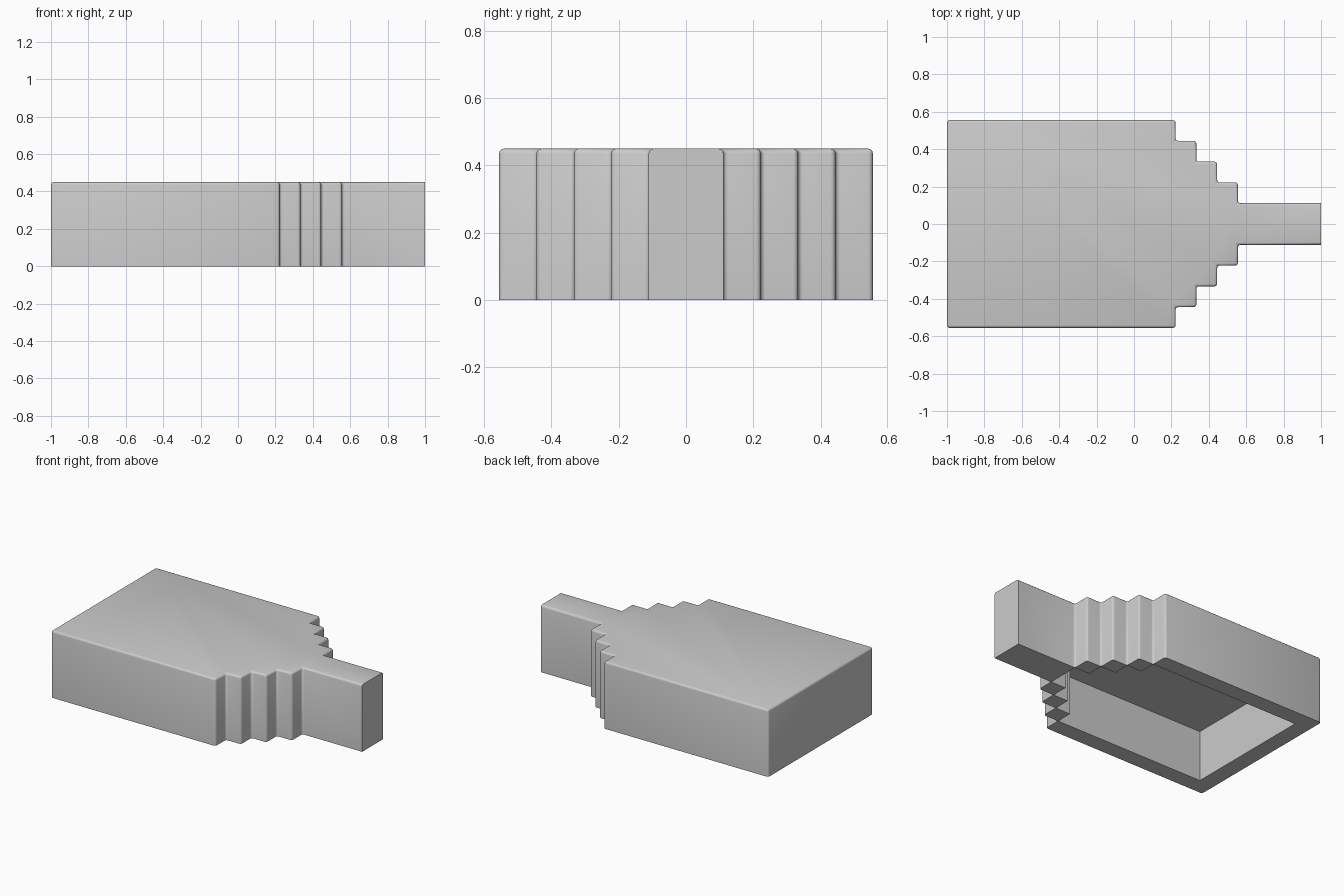
import bpy, bmesh, math

if "Cube" in bpy.data.objects:
    bpy.data.objects.remove(bpy.data.objects["Cube"])

U = 1 / 9        # block size that all steps follow
H = 0.45         # overall height


def prism(name, half, z0, z1):
    """Extrude a profile given for y > 0 and mirrored over the x axis."""
    pts = half + [(x, -y) for x, y in reversed(half)]
    bm = bmesh.new()
    face = bm.faces.new([bm.verts.new((x * U, y * U, z0)) for x, y in pts])
    ext = bmesh.ops.extrude_face_region(bm, geom=[face])
    for v in ext["geom"]:
        if isinstance(v, bmesh.types.BMVert):
            v.co.z = z1
    bmesh.ops.recalc_face_normals(bm, faces=bm.faces[:])
    return name, bm


def finish(name, bm):
    mesh = bpy.data.meshes.new(name)
    bm.to_mesh(mesh)
    bm.free()
    ob = bpy.data.objects.new(name, mesh)
    bpy.context.collection.objects.link(ob)
    return ob


# Stepped body outline, with a narrow neck at +x
outer = [(-9, 5)]
for i in range(4):
    outer += [(2 + i, 5 - i), (2 + i, 4 - i)]
outer.append((9, 1))
name, bm = prism("stepped_body", outer, 0, H)

# Round the top rim and upright corners, leaving the neck end square
rim = []
for e in bm.edges:
    a, b = (v.co for v in e.verts)
    if (a.z < 0.01 and b.z < 0.01) or (a.x > 0.99 and b.x > 0.99):
        continue
    rim.append(e)
bmesh.ops.bevel(bm, geom=rim, offset=0.014, segments=3, profile=0.5,
                affect='EDGES', clamp_overlap=True)
bmesh.ops.recalc_face_normals(bm, faces=bm.faces[:])
body = finish(name, bm)

# Underside hollow follows the same steps, one block inside
inner = [(-8, 4)]
for i in range(4):
    inner.append((2 + i, 4 - i))
    if i < 3:
        inner.append((2 + i, 3 - i))
cutter = finish(*prism("hollow_cutter", inner, -0.1, H - U))
cutter.hide_render = True

mod = body.modifiers.new("hollow", 'BOOLEAN')
mod.operation = 'DIFFERENCE'
mod.solver = 'EXACT'
mod.object = cutter

bpy.context.view_layer.objects.active = body
body.select_set(True)
cutter.select_set(False)
bpy.ops.object.modifier_apply(modifier=mod.name)
bpy.data.objects.remove(cutter)

# Smooth shading with crisp edges
bpy.ops.object.shade_smooth_by_angle(angle=math.radians(40))
